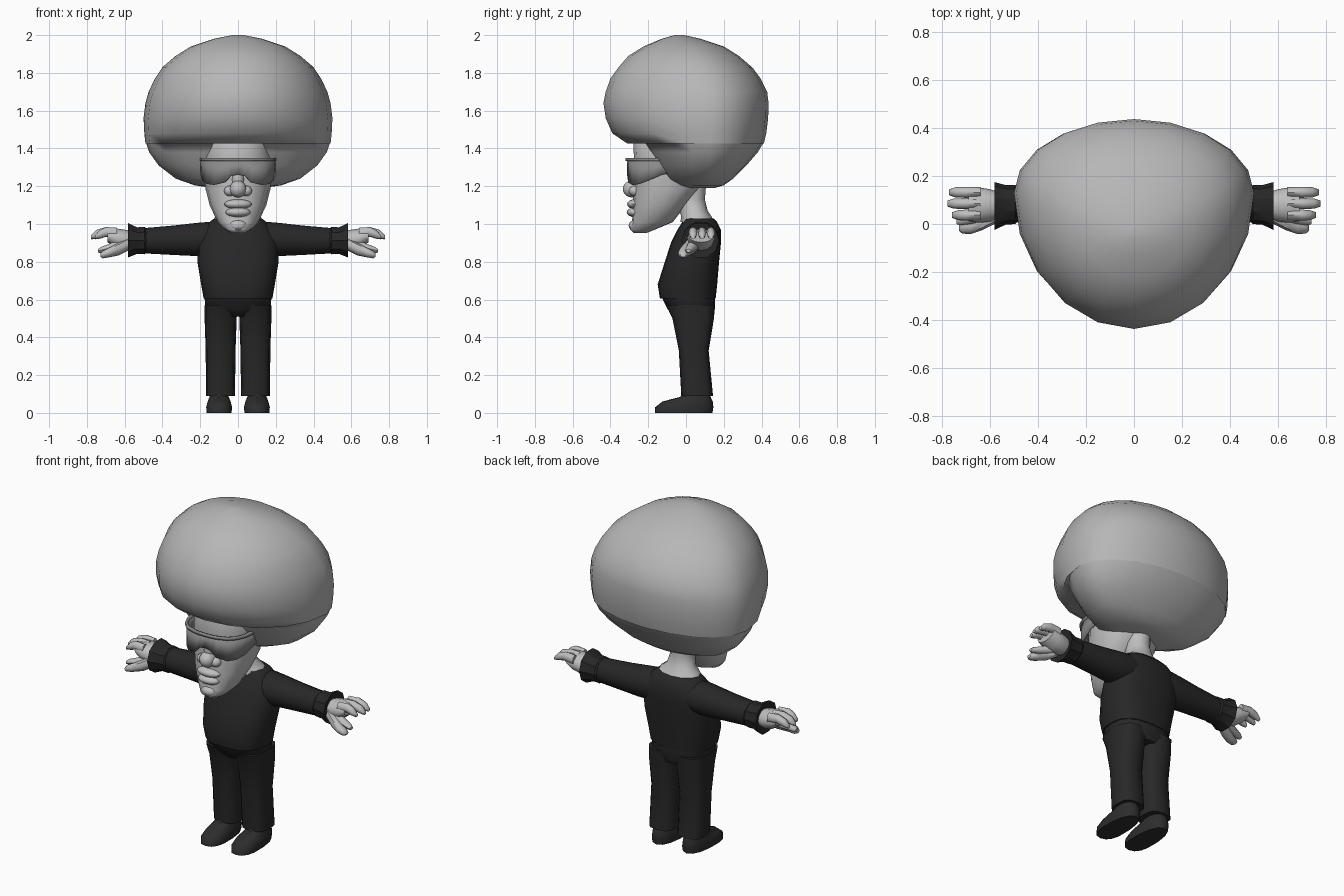
import bpy, bmesh, math


def material(name, v):
    m = bpy.data.materials.new(name)
    m.diffuse_color = (v, v, v, 1)
    return m


HAIR = material("hair_grey", 0.47)
SKIN = material("skin_grey", 0.52)
LENS = material("lens_grey", 0.25)
SHIRT = material("shirt_black", 0.02)
TROUSER = material("trouser_black", 0.021)
SHOE = material("shoe_black", 0.026)


def finish(name, bm, mat, angle=50):
    bmesh.ops.recalc_face_normals(bm, faces=bm.faces)
    me = bpy.data.meshes.new(name)
    bm.to_mesh(me)
    bm.free()
    me.materials.append(mat)
    ob = bpy.data.objects.new(name, me)
    bpy.context.collection.objects.link(ob)
    bpy.ops.object.select_all(action='DESELECT')
    ob.select_set(True)
    bpy.context.view_layer.objects.active = ob
    bpy.ops.object.shade_smooth_by_angle(angle=math.radians(angle))
    return ob


def loft(name, rings, mat, n=16, power=2.0, axis='z', side=1, angle=50):
    """Rings: (position on axis, centre, half width, y front, y widest, y back)."""
    bm = bmesh.new()
    loops = []
    for t, c, w, y0, yc, y1 in rings:
        loop = []
        for i in range(n):
            a = 2 * math.pi * i / n
            s, k = math.sin(a), math.cos(a)
            u = c + w * math.copysign(abs(s) ** (2 / power), s)
            v = abs(k) ** (2 / power)
            y = yc + (y1 - yc) * v if k > 0 else yc - (yc - y0) * v
            co = (u * side, y, t) if axis == 'z' else (t * side, y, u)
            loop.append(bm.verts.new(co))
        loops.append(loop)
    for a, b in zip(loops, loops[1:]):
        for i in range(n):
            j = (i + 1) % n
            bm.faces.new((a[i], a[j], b[j], b[i]))
    bm.faces.new(loops[0])
    bm.faces.new(loops[-1])
    return finish(name, bm, mat, angle)


def ball(name, pos, size, mat):
    bm = bmesh.new()
    bmesh.ops.create_uvsphere(bm, u_segments=14, v_segments=8, radius=1)
    for v in bm.verts:
        v.co = [p + c * s for p, c, s in zip(pos, v.co, size)]
    return finish(name, bm, mat)


# Large rounded hair with an overhanging fringe
loft("hair", [
    (1.19, 0, .13, -.03, .05, .15), (1.205, 0, .23, -.07, .08, .20),
    (1.24, 0, .33, -.12, .10, .25), (1.31, 0, .42, -.165, .12, .32),
    (1.38, 0, .47, -.20, .13, .38), (1.43, 0, .487, -.23, .13, .41),
    (1.425, 0, .49, -.31, .13, .412), (1.48, 0, .496, -.39, .13, .425),
    (1.56, 0, .50, -.425, .13, .435), (1.64, 0, .49, -.437, .13, .437),
    (1.70, 0, .473, -.425, .12, .43), (1.77, 0, .44, -.40, .10, .395),
    (1.83, 0, .40, -.357, .08, .35), (1.89, 0, .33, -.305, .05, .28),
    (1.94, 0, .25, -.225, .02, .20), (1.98, 0, .13, -.13, -.02, .08),
    (2.0, 0, .03, -.06, -.04, -.01)], HAIR, n=20, angle=80)

# Head, narrowing to a forward chin
loft("head", [
    (.952, 0, .035, -.275, -.24, -.21), (.972, 0, .07, -.297, -.22, -.16),
    (1.01, 0, .108, -.285, -.18, -.07), (1.10, 0, .15, -.283, -.13, 0),
    (1.19, 0, .173, -.275, -.09, .075), (1.34, 0, .18, -.275, -.08, .10),
    (1.44, 0, .165, -.28, -.08, .10), (1.52, 0, .12, -.24, -.06, .08)],
    SKIN, power=2.3, angle=60)
loft("neck", [
    (1.01, 0, .135, -.03, .06, .15), (1.04, 0, .12, -.025, .06, .135),
    (1.07, 0, .08, -.035, .05, .115), (1.13, 0, .067, -.045, .03, .10),
    (1.25, 0, .07, -.05, .03, .11)], SKIN, n=12)

# Facial features
ball("nose_tip", (0, -.285, 1.185), (.045, .05, .045), SKIN)
ball("nose_bridge", (0, -.265, 1.235), (.032, .035, .06), SKIN)
for s in (1, -1):
    ball("nostril", (s * .044, -.27, 1.175), (.031, .033, .028), SKIN)
ball("upper_lip", (0, -.27, 1.105), (.075, .042, .026), SKIN)
ball("lower_lip", (0, -.27, 1.062), (.068, .044, .026), SKIN)
ball("chin", (0, -.262, .992), (.05, .042, .032), SKIN)

# Wraparound glasses: (x, y, lower edge) for half, mirrored
half = [(0, -.312, 1.262), (.035, -.311, 1.255), (.07, -.306, 1.22),
        (.13, -.285, 1.207), (.165, -.25, 1.212), (.188, -.20, 1.23),
        (.198, -.13, 1.26), (.19, -.04, 1.28)]
outline = [(-x, y, z) for x, y, z in half[:0:-1]] + half


def wrap(name, lower, upper, grow, thick):
    bm = bmesh.new()
    cols = []
    for x, y, z in outline:
        cols.append([bm.verts.new((x * grow, y * grow, h))
                     for h in (lower if lower else z, upper)])
    for a, b in zip(cols, cols[1:]):
        bm.faces.new((a[0], b[0], b[1], a[1]))
    ob = finish(name, bm, LENS)
    mod = ob.modifiers.new("thickness", 'SOLIDIFY')
    mod.thickness = thick


wrap("glasses_lens", None, 1.34, 1.0, .01)
wrap("glasses_rim", 1.333, 1.35, 1.025, .014)

# Shirt body
loft("shirt", [
    (.605, 0, .182, -.138, .02, .157), (.68, 0, .195, -.15, .02, .165),
    (.80, 0, .215, -.112, .04, .175), (.90, 0, .213, -.08, .06, .185),
    (.97, 0, .185, -.045, .07, .185), (1.01, 0, .152, -.02, .07, .165),
    (1.03, 0, .125, -.01, .07, .145)], SHIRT, power=2.6, n=20)

# Trouser seat
loft("trouser_seat", [
    (.51, 0, .12, -.06, .04, .14), (.55, 0, .172, -.098, .03, .153),
    (.62, 0, .178, -.132, .02, .152)], TROUSER, power=2.6)

for s, tag in ((1, "left"), (-1, "right")):
    # Trouser leg and shoe
    loft("trouser_leg_" + tag, [
        (.09, .093, .077, -.025, .06, .143), (.33, .092, .079, -.038, .045, .12),
        (.50, .092, .085, -.072, .04, .148), (.57, .09, .086, -.105, .03, .153)],
        TROUSER, n=12, power=3, side=s)
    loft("shoe_" + tag, [
        (0, .1, .067, -.165, -.05, .14), (.03, .1, .07, -.163, -.04, .145),
        (.06, .1, .062, -.125, 0, .142), (.085, .1, .052, -.03, .05, .13),
        (.13, .1, .046, -.01, .055, .115)], SHOE, n=14, power=2.4, side=s)

    # Sleeve with a flared cuff
    loft("sleeve_" + tag, [
        (.08, .93, .075, -.02, .08, .17), (.15, .922, .092, -.02, .08, .175),
        (.22, .918, .09, -.012, .08, .17), (.34, .914, .08, 0, .08, .16),
        (.52, .911, .067, .01, .08, .15)], SHIRT, n=14, axis='x', side=s)
    loft("cuff_" + tag, [
        (.485, .912, .066, .008, .08, .155), (.495, .912, .076, 0, .08, .162),
        (.535, .912, .074, -.003, .08, .162), (.582, .914, .096, -.025, .08, .175),
        (.57, .914, .06, .02, .08, .14)],
        SHIRT, n=10, axis='x', side=s, angle=30)

    # Palm, three fingers, forefinger stub and thumb
    loft("palm_" + tag, [
        (.54, .912, .045, .03, .08, .125), (.60, .914, .056, .01, .08, .145),
        (.65, .925, .052, .005, .08, .153), (.69, .938, .035, .012, .08, .15)],
        SKIN, n=12, axis='x', side=s)
    for i, (y, tip) in enumerate(((.132, .77), (.085, .777), (.037, .757))):
        loft("finger_%d_%s" % (i + 1, tag), [
            (.64, .95, .03, y - .022, y, y + .022),
            (.70, .958, .026, y - .023, y, y + .023),
            (tip - .025, .945, .023, y - .021, y, y + .021),
            (tip, .93, .011, y - .012, y, y + .012)],
            SKIN, n=8, axis='x', side=s)
    loft("thumb_" + tag, [
        (.58, .895, .035, .0, .04, .08), (.63, .868, .034, -.025, .01, .05),
        (.68, .85, .026, -.042, -.012, .022), (.715, .838, .02, -.04, -.015, .01),
        (.728, .835, .01, -.03, -.015, 0)], SKIN, n=8, axis='x', side=s)
    loft("lower_finger_" + tag, [
        (.62, .895, .032, .01, .045, .08), (.68, .873, .022, 0, .025, .05),
        (.725, .862, .017, -.005, .015, .035), (.74, .858, .009, 0, .014, .026)],
        SKIN, n=8, axis='x', side=s)
